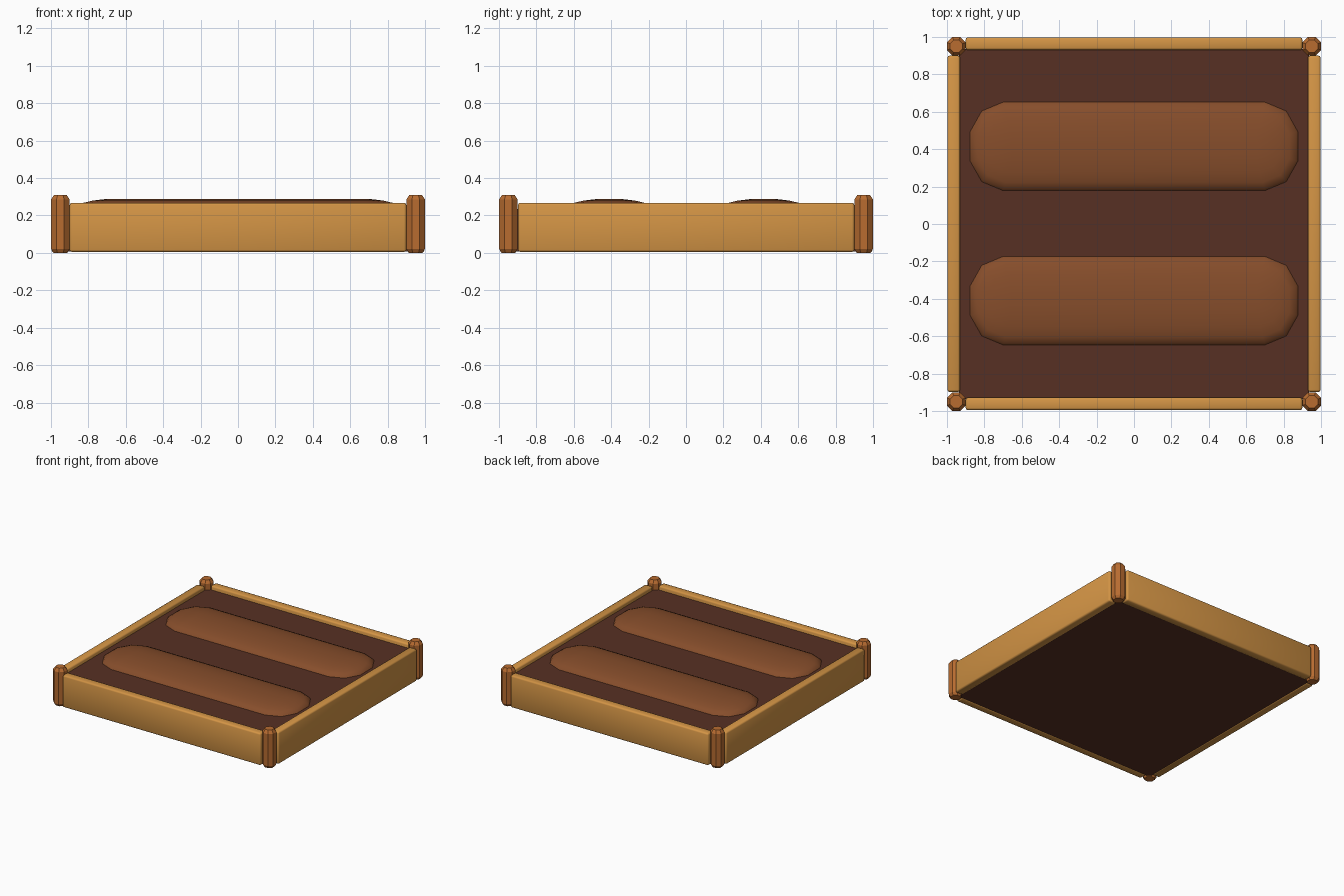
import bpy, bmesh
from math import sin, cos, pi, radians

if "Cube" in bpy.data.objects:
    bpy.data.objects.remove(bpy.data.objects["Cube"])


def material(name, rgb):
    m = bpy.data.materials.new(name)
    m.diffuse_color = (*rgb, 1)
    m.use_nodes = True
    m.node_tree.nodes["Principled BSDF"].inputs["Base Color"].default_value = m.diffuse_color
    return m


PLANK = material("plank wood", (0.66, 0.30, 0.06))
POST = material("post wood", (0.48, 0.15, 0.03))
SOIL = material("soil", (0.095, 0.030, 0.017))
MOUND = material("mound soil", (0.24, 0.075, 0.024))
SOIL_Z = 0.235


def finish(bm, name, mat, angle=None):
    bmesh.ops.recalc_face_normals(bm, faces=bm.faces[:])
    me = bpy.data.meshes.new(name)
    bm.to_mesh(me)
    bm.free()
    me.materials.append(mat)
    ob = bpy.data.objects.new(name, me)
    bpy.context.collection.objects.link(ob)
    if angle:
        bpy.ops.object.select_all(action='DESELECT')
        ob.select_set(True)
        bpy.context.view_layer.objects.active = ob
        bpy.ops.object.shade_smooth_by_angle(angle=radians(angle))
    return ob


def box(name, lo, hi, mat, bevel=0):
    bm = bmesh.new()
    bmesh.ops.create_cube(bm, size=1)
    for v in bm.verts:
        v.co = [(a + b) / 2 + c * (b - a) for a, b, c in zip(lo, hi, v.co)]
    if bevel:
        bmesh.ops.bevel(bm, geom=bm.edges[:], offset=bevel, segments=2,
                        profile=0.5, affect='EDGES')
    return finish(bm, name, mat, 50 if bevel else None)


def loft(name, rings, mat, angle):
    # Skin stacked rings of points and cap both ends
    bm = bmesh.new()
    loops = [[bm.verts.new(p) for p in ring] for ring in rings]
    n = len(rings[0])
    for a, b in zip(loops, loops[1:]):
        for i in range(n):
            j = (i + 1) % n
            bm.faces.new((a[i], a[j], b[j], b[i]))
    bm.faces.new(loops[0][::-1])
    bm.faces.new(loops[-1])
    return finish(bm, name, mat, angle)


# Side planks of the frame
box("front_plank", (-0.9, -0.995, 0.005), (0.9, -0.928, 0.268), PLANK, 0.012)
box("back_plank", (-0.9, 0.93, 0.005), (0.9, 0.998, 0.268), PLANK, 0.012)
box("left_plank", (-0.998, -0.898, 0.005), (-0.93, 0.9, 0.268), PLANK, 0.012)
box("right_plank", (0.93, -0.898, 0.005), (0.998, 0.9, 0.268), PLANK, 0.012)

# Soil slab filling the frame
box("soil", (-0.935, -0.935, 0.008), (0.935, 0.935, SOIL_Z), SOIL)

# Eight-sided corner posts with chamfered ends
post_profile = [(0.040, 0.0), (0.054, 0.022), (0.054, 0.285), (0.036, 0.31)]
for sx, side in ((-1, "left"), (1, "right")):
    for sy, end in ((-1, "front"), (1, "back")):
        rings = [[(sx * 0.95 + r * cos(pi / 8 + k * pi / 4),
                   sy * 0.95 + r * sin(pi / 8 + k * pi / 4), z)
                  for k in range(8)] for r, z in post_profile]
        loft(f"{end}_{side}_post", rings, POST, 30)

# Long rounded planting mounds
quarter = [(0.877, 0.08), (0.815, 0.19), (0.70, 0.238)]
outline = (quarter + [(-x, y) for x, y in quarter[::-1]]
           + [(-x, -y) for x, y in quarter] + [(x, -y) for x, y in quarter[::-1]])
for cy, label in ((0.415, "back"), (-0.41, "front")):
    rings = []
    for deg in (0, 18, 36, 54, 70, 82):
        c, s = cos(radians(deg)), sin(radians(deg))
        rings.append([((1 if x > 0 else -1) * (0.64 + (abs(x) - 0.64) * c),
                       cy + y * c, SOIL_Z - 0.002 + 0.057 * s) for x, y in outline])
    loft(f"{label}_mound", rings, MOUND, 60)
